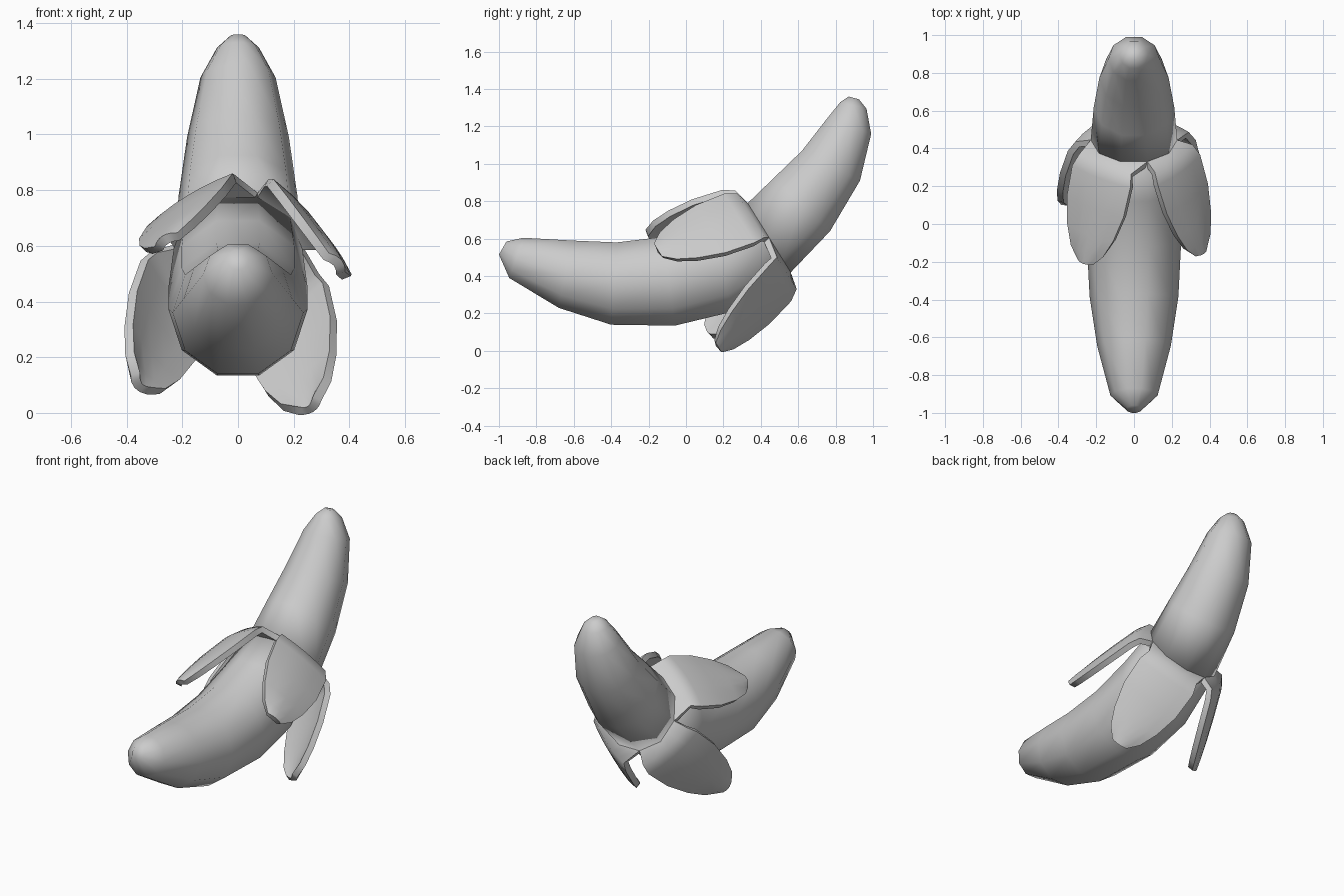
import bpy, bmesh, math
from mathutils import Vector

cube = bpy.data.objects.get("Cube")
if cube:
    bpy.data.objects.remove(cube, do_unlink=True)

SIDES = 10
STEP = math.tau / SIDES
COS_HALF = math.cos(STEP / 2)

grey = bpy.data.materials.new("plain_grey")
grey.use_nodes = True
COLOUR = (0.6, 0.6, 0.6, 1)
grey.diffuse_color = COLOUR
grey.node_tree.nodes["Principled BSDF"].inputs["Base Color"].default_value = COLOUR


def finish(bm, name):
    mesh = bpy.data.meshes.new(name)
    bm.to_mesh(mesh)
    bm.free()
    mesh.materials.append(grey)
    mesh.polygons.foreach_set("use_smooth", [True] * len(mesh.polygons))
    obj = bpy.data.objects.new(name, mesh)
    bpy.context.collection.objects.link(obj)
    return obj


def ring_point(ring, angle):
    """Point on a tilted ten-sided ring: top (y, z), bottom (y, z), half width."""
    ty, tz, by, bz, w = ring
    top, bottom = Vector((0, ty, tz)), Vector((0, by, bz))
    up = (top - bottom) / 2 / COS_HALF
    return (top + bottom) / 2 + up * math.sin(angle) + Vector((w * math.cos(angle), 0, 0))


def tube(name, rings):
    bm = bmesh.new()
    loops = [[bm.verts.new(ring_point(r, i * STEP)) for i in range(SIDES)] for r in rings]
    for a, b in zip(loops, loops[1:]):
        for i in range(SIDES):
            j = (i + 1) % SIDES
            bm.faces.new((a[i], a[j], b[j], b[i]))
    bm.faces.new(loops[0])
    bm.faces.new(loops[-1])
    bmesh.ops.recalc_face_normals(bm, faces=bm.faces)
    return finish(bm, name)


# Closed lower skin, up to the seam where the flaps begin
SEAM = (0.33, 0.79, 0.56, 0.42, 0.229)
tube("closed_peel", [
    (-0.96, 0.585, -1.0, 0.515, 0.04),
    (-0.87, 0.605, -0.945, 0.39, 0.125),
    (-0.61, 0.59, -0.68, 0.23, 0.195),
    (-0.37, 0.58, -0.40, 0.14, 0.235),
    (-0.12, 0.61, -0.06, 0.135, 0.25),
    (0.12, 0.69, 0.25, 0.21, 0.25),
    SEAM,
])

# Bare fruit rising from the seam
tube("fruit", [
    SEAM,
    (0.47, 0.925, 0.77, 0.64, 0.213),
    (0.62, 1.07, 0.93, 0.91, 0.183),
    (0.76, 1.25, 0.99, 1.16, 0.135),
    (0.825, 1.33, 0.965, 1.295, 0.075),
    (0.87, 1.36, 0.925, 1.345, 0.03),
])

# Peeled flaps: rows of (distance back, distance out, half width)
FLAP_ROWS = [
    (0.02, 0.26, 0.17), (0.08, 0.295, 0.19), (0.24, 0.35, 0.185),
    (0.38, 0.395, 0.15), (0.48, 0.425, 0.105), (0.54, 0.44, 0.05),
]
CENTRE = (ring_point(SEAM, 0) + ring_point(SEAM, math.pi)) / 2
OUT = (ring_point(SEAM, math.pi / 2) - CENTRE).normalized()
BACK = OUT.cross(Vector((1, 0, 0))).normalized()
if BACK.y > 0:
    BACK = -BACK


def flap(name, first, sides):
    """Flap hinged on a run of seam edges, starting at corner number first."""
    bm = bmesh.new()
    cols = 2 * sides + 1
    middle = (first + sides / 2) * STEP
    radial = Vector((math.cos(middle), 0, 0)) + OUT * math.sin(middle)
    across = Vector((-math.sin(middle), 0, 0)) + OUT * math.cos(middle)
    corners = [ring_point(SEAM, (first + i) * STEP) for i in range(sides + 1)]
    hinge = []
    for c in range(cols):
        i = min(c // 2, sides - 1)
        hinge.append(corners[i].lerp(corners[i + 1], c / 2 - i))
    grid = [[bm.verts.new(p) for p in hinge]]
    for back, out, half in FLAP_ROWS:
        row = []
        for c in range(cols):
            u = 2 * c / (cols - 1) - 1
            bow = 0.02 * (1 - u * u)
            row.append(bm.verts.new(CENTRE + BACK * back + radial * (out + bow)
                                    + across * (half * u)))
        grid.append(row)
    for a, b in zip(grid, grid[1:]):
        for c in range(cols - 1):
            bm.faces.new((a[c], a[c + 1], b[c + 1], b[c]))
    obj = finish(bm, name)
    solid = obj.modifiers.new("thickness", 'SOLIDIFY')
    solid.thickness = 0.035
    solid.offset = -1
    bpy.ops.object.select_all(action='DESELECT')
    obj.select_set(True)
    bpy.context.view_layer.objects.active = obj
    bpy.ops.object.modifier_apply(modifier=solid.name)
    bpy.ops.object.shade_smooth_by_angle(angle=math.radians(55))


flap("upper_left_flap", 0, 2)
flap("upper_right_flap", 2, 3)
flap("lower_right_flap", 5, 2)
flap("lower_left_flap", 7, 3)
